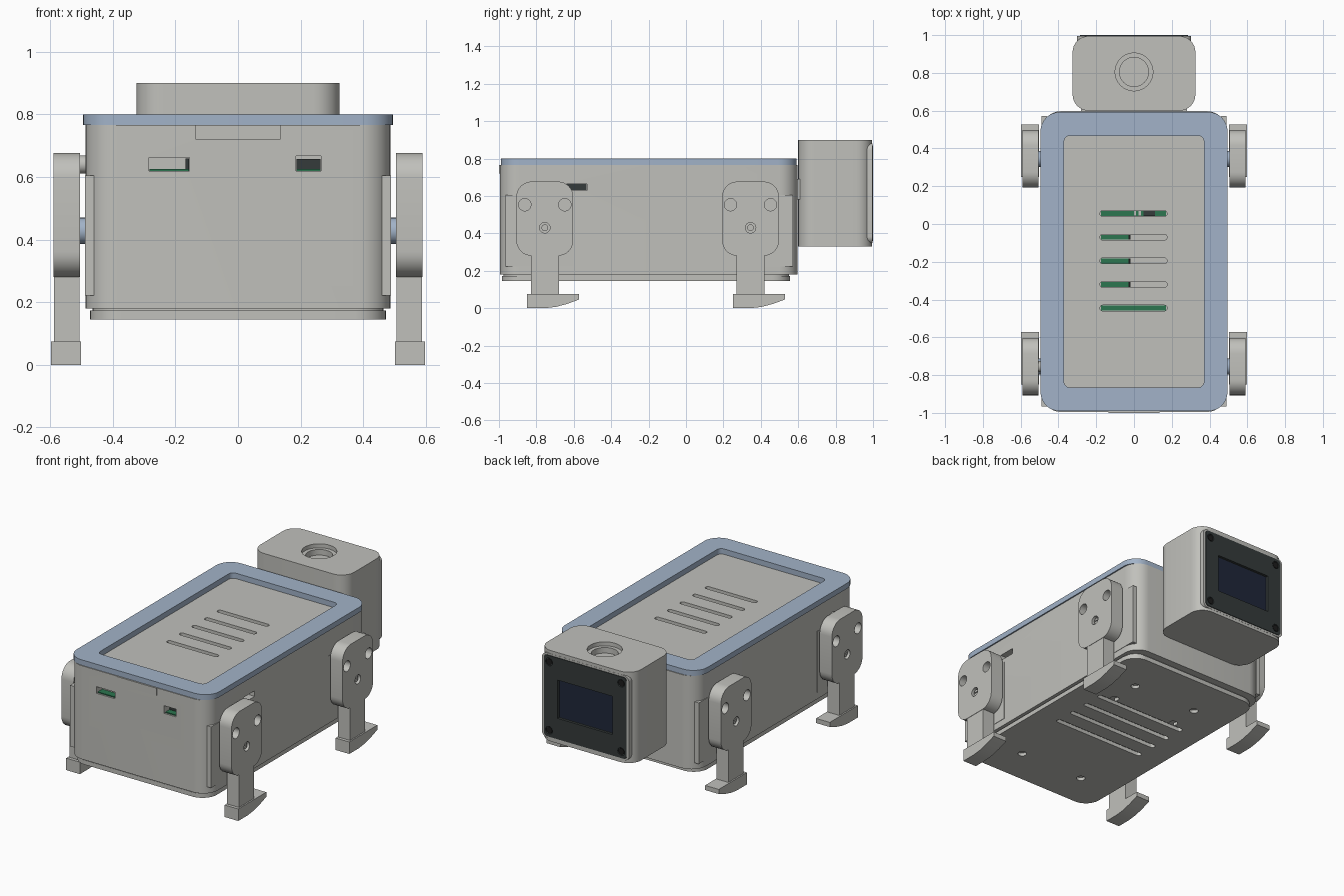
import bpy, bmesh, math

if "Cube" in bpy.data.objects:
    bpy.data.objects.remove(bpy.data.objects["Cube"], do_unlink=True)


def material(name, colour):
    m = bpy.data.materials.new(name)
    m.use_nodes = True
    m.diffuse_color = (*colour, 1)
    m.node_tree.nodes["Principled BSDF"].inputs["Base Color"].default_value = (*colour, 1)
    return m


GREY = material("warm grey plastic", (.53, .53, .50))
BLUE = material("pale blue plastic", (.36, .45, .58))
DARK = material("charcoal panel", (.035, .043, .043))
NAVY = material("navy screen", (.014, .02, .042))
GREEN = material("green circuit board", (.025, .18, .08))
BLACK = material("black metal", (.012, .012, .012))


def rect(u0, u1, v0, v1, r=0, steps=8):
    """Outline of a rectangle with optional rounded corners."""
    if not r:
        return [(u0, v0), (u1, v0), (u1, v1), (u0, v1)]
    pts = []
    centres = [(u1 - r, v1 - r), (u0 + r, v1 - r), (u0 + r, v0 + r), (u1 - r, v0 + r)]
    for k, (cu, cv) in enumerate(centres):
        for i in range(steps + 1):
            a = math.pi / 2 * (k + i / steps)
            pts.append((cu + r * math.cos(a), cv + r * math.sin(a)))
    return pts


def circle(u, v, r, n=32):
    return [(u + r * math.cos(math.tau * i / n), v + r * math.sin(math.tau * i / n))
            for i in range(n)]


def prism(name, outline, axis, lo, hi, mat=None):
    """Extrude an outline along an axis between two positions."""
    place = {"x": lambda u, v, t: (t, u, v),
             "y": lambda u, v, t: (u, t, v),
             "z": lambda u, v, t: (u, v, t)}[axis]
    bm = bmesh.new()
    rings = [[bm.verts.new(place(u, v, t)) for u, v in outline] for t in (lo, hi)]
    bm.faces.new(rings[0])
    bm.faces.new(rings[1])
    n = len(outline)
    for i in range(n):
        j = (i + 1) % n
        bm.faces.new((rings[0][i], rings[0][j], rings[1][j], rings[1][i]))
    bmesh.ops.recalc_face_normals(bm, faces=bm.faces)
    mesh = bpy.data.meshes.new(name)
    bm.to_mesh(mesh)
    bm.free()
    ob = bpy.data.objects.new(name, mesh)
    bpy.context.collection.objects.link(ob)
    if mat:
        mesh.materials.append(mat)
    return ob


def activate(ob):
    bpy.ops.object.select_all(action="DESELECT")
    ob.select_set(True)
    bpy.context.view_layer.objects.active = ob


def cut(ob, outline, axis, lo, hi):
    """Subtract a prism from an object."""
    cutter = prism("cutter", outline, axis, lo, hi)
    cutter.hide_render = True
    mod = ob.modifiers.new("cut", "BOOLEAN")
    mod.operation, mod.solver, mod.object = "DIFFERENCE", "EXACT", cutter
    activate(ob)
    bpy.ops.object.modifier_apply(modifier=mod.name)
    bpy.data.objects.remove(cutter, do_unlink=True)


# Main case with vents and ports
slot_ys = [.055 - .125 * i for i in range(5)]
body = prism("body", rect(-.487, .487, -.995, .597, .1), "z", .18, .766, GREY)
for y in slot_ys:
    cut(body, rect(-.18, .175, y - .015, y + .015, .014, 4), "z", .70, .9)
cut(body, rect(-.285, -.155, .62, .662), "y", -1.1, -.94)
cut(body, rect(.185, .265, .62, .668), "y", -1.1, -.94)
cut(body, rect(-.64, -.53, .63, .665), "x", .44, .6)

# Circuit board seen through the vents
for i, y in enumerate(slot_ys):
    whole = i in (0, 4)
    prism("board_strip", rect(-.175, .17 if whole else -.03, y - .013, y + .013),
          "z", .70, .706, GREEN)
    if not whole:
        prism("board_edge", rect(-.03, -.018, y - .013, y + .013), "z", .70, .706, BLACK)
prism("board_chip", rect(.05, .11, .042, .068), "z", .705, .712, DARK)
for x in (.005, .03):
    prism("board_pin", rect(x - .006, x + .006, .042, .068), "z", .705, .711, GREY)

# Port insides
prism("left_port_board", rect(-.283, -.157, -.985, -.94), "z", .62, .626, GREEN)
prism("left_port_gap", rect(-.167, -.156, .626, .66), "y", -.945, -.939, DARK)
prism("right_port_board", rect(.187, .263, -.985, -.94), "z", .62, .626, GREEN)
prism("right_port_socket", rect(.187, .263, .626, .658), "y", -.946, -.939, DARK)
prism("side_port_socket", rect(-.638, -.532, .632, .663), "x", .439, .446, DARK)
prism("front_tab", rect(-.135, .135, .72, .766), "y", -1.0, -.98, GREY)

# Lid frame around the recessed top
lid = prism("lid_frame", rect(-.495, .495, -.99, .592, .1), "z", .766, .80, BLUE)
cut(lid, rect(-.37, .37, -.865, .467, .03), "z", .7, .9)

# Base plate with vents and screw holes, and the recessed seam above it
prism("base_seam", rect(-.465, .465, -.975, .55, .09), "z", .17, .185, GREY)
base = prism("base_plate", rect(-.473, .473, -.985, .557, .1), "z", .145, .173, GREY)
for y in slot_ys[:4]:
    cut(base, rect(-.32, .32, y - .016, y + .016, .014, 4), "z", .1, .168)
for x in (-.225, .225):
    for y in (-.755, .09, .28):
        cut(base, circle(x, y, .026, 20), "z", .1, .165)

# Legs: hip plate, shaft, curved foot, drive shaft and side mount
foot_outline = [(-.095, .075), (-.095, 0), (0, 0), (.06, .007),
                (.12, .023), (.183, .046), (.183, .075)]
for s, side in ((1, "left"), (-1, "right")):
    for yc, end in ((-.755, "front"), (.345, "rear")):
        tag = f"{end}_{side}_"
        hip = prism(tag + "hip", rect(yc - .152, yc + .152, .28, .677, .082),
                    "x", s * .505, s * .59, GREY)
        for du in (-.107, .107):
            cut(hip, circle(yc + du, .553, .033, 24), "x", s * .54, s * .7)
        cut(hip, circle(yc, .43, .028, 24), "x", s * .56, s * .7)
        screw = prism(tag + "screw", circle(yc, .43, .018, 16), "x", s * .55, s * .58, GREY)
        cut(screw, rect(yc - .013, yc + .013, .427, .433), "x", s * .572, s * .6)
        prism(tag + "shaft", rect(yc - .075, yc + .075, .07, .29),
              "x", s * .506, s * .588, GREY)
        prism(tag + "foot", [(yc + u, v) for u, v in foot_outline],
              "x", s * .502, s * .597, GREY)
        prism(tag + "drive_shaft", circle(yc, .428, .042), "x", s * .47, s * .51, BLUE)
        inner, outer = (yc + .15, -.965) if end == "front" else (yc - .15, .572)
        prism(tag + "mount", rect(min(inner, outer), max(inner, outer), .222, .605),
              "x", s * .46, s * .489, GREY)
prism("right_hip_peg", circle(-.755, .64, .029, 20), "x", -.51, -.47, GREY)

# Head with a stepped round socket on top
prism("neck", rect(-.28, .28, .58, .69), "y", .58, .63, GREY)
head = prism("head", rect(-.325, .325, .6, .995, .085), "z", .33, .90, GREY)
cut(head, circle(0, .805, .10, 48), "z", .875, 1)
cut(head, circle(0, .805, .077, 48), "z", .84, 1)
cut(head, rect(-.285, .285, .36, .868, .02), "y", .972, 1.1)
rim = prism("face_rim", rect(-.302, .302, .348, .88, .035), "y", .965, .996, GREY)
cut(rim, rect(-.285, .285, .36, .868, .02), "y", .9, 1.1)

# Face panel, screen and corner screws
panel = prism("face_panel", rect(-.286, .286, .359, .869, .02), "y", .97, 1.0, DARK)
cut(panel, rect(-.19, .19, .49, .73), "y", .984, 1.1)
prism("screen", rect(-.185, .185, .495, .725), "y", .98, .988, NAVY)
for x in (-.25, .25):
    for z in (.40, .828):
        cut(panel, circle(x, z, .024, 20), "y", .992, 1.1)
        prism("face_screw", circle(x, z, .019, 16), "y", .985, .998, BLACK)

# Smooth curved walls, keep hard edges
for ob in bpy.context.collection.objects:
    if ob.type == "MESH" and ob.data.materials and ob.data.materials[0] in (GREY, BLUE, DARK, BLACK):
        activate(ob)
        bpy.ops.object.shade_smooth_by_angle(angle=math.radians(25))
